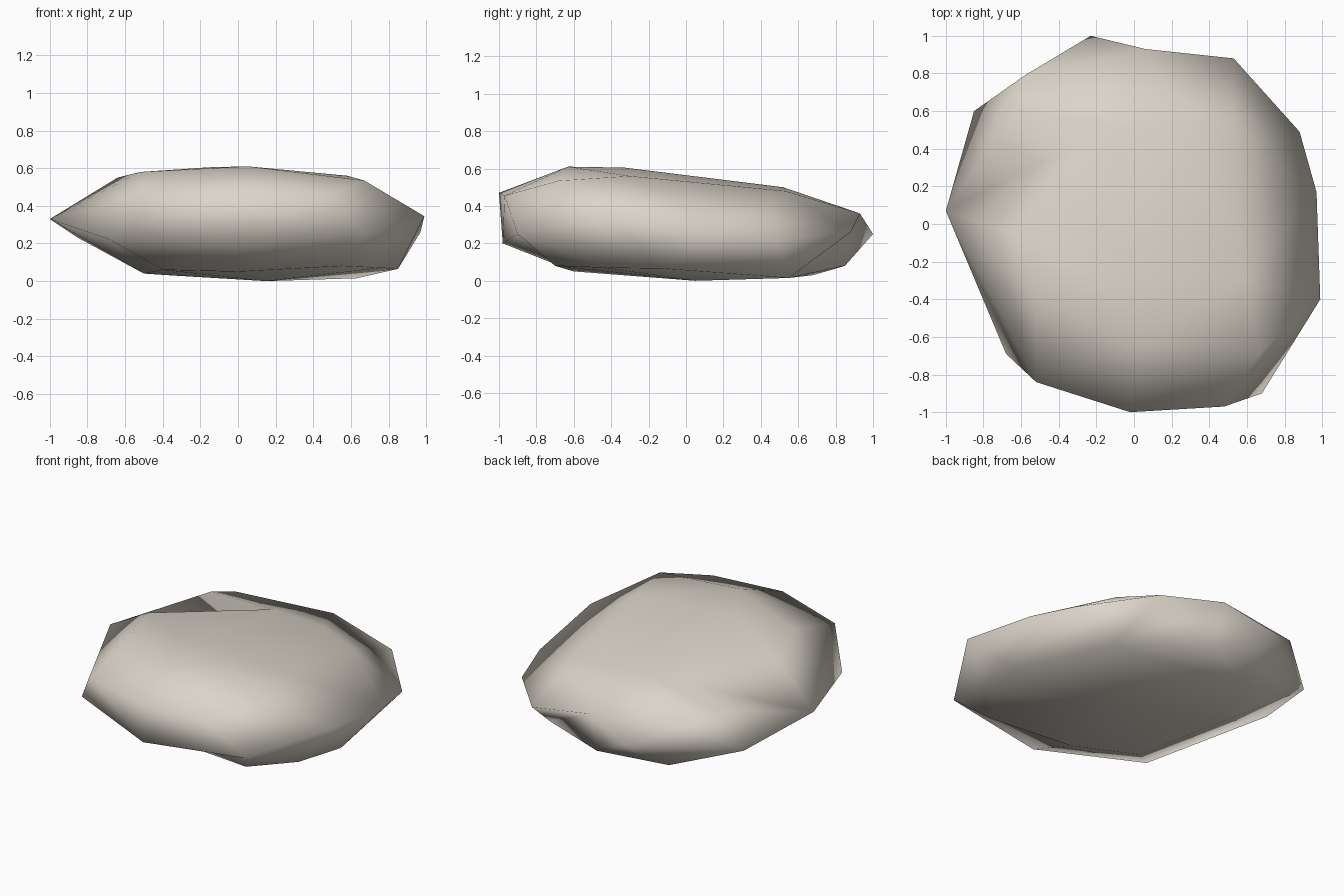
import bpy, bmesh
from mathutils import Vector

if "Cube" in bpy.data.objects:
    bpy.data.objects.remove(bpy.data.objects["Cube"])

# Key corners of a flat boulder, grouped by level
back_tip, back_lip, back_right = (-0.23, 1.0, 0.25), (0.06, 0.93, 0.36), (0.53, 0.88, 0.26)
back_low, right_low = (0.07, 0.85, 0.08), (0.63, 0.55, 0.015)
left_tip, left_top, left_back = (-1.0, 0.07, 0.33), (-0.64, -0.05, 0.55), (-0.62, 0.60, 0.45)
front_low, front_right, front_base = (-0.02, -0.98, 0.20), (0.68, -0.90, 0.25), (0.55, -0.70, 0.08)
crown = [(0.05, -0.63, 0.61), (-0.15, -0.33, 0.605), (0.67, -0.68, 0.535),
         (0.58, -0.30, 0.56), (0.53, 0.46, 0.43), (0.27, 0.53, 0.48),
         (-0.10, 0.52, 0.50), (-0.52, -0.40, 0.58), left_top, left_back]
rim = [back_tip, back_lip, back_right, (0.88, 0.49, 0.22), (0.97, 0.17, 0.26),
       (0.99, -0.40, 0.345), front_right, (0.48, -0.97, 0.455), (-0.02, -1.0, 0.47),
       front_low, (-0.52, -0.84, 0.45), (-0.68, -0.69, 0.22),
       left_tip, (-0.85, 0.60, 0.23), (-0.58, 0.79, 0.39)]
base = [back_low, right_low, (-0.35, 0.68, 0.03), (0.85, -0.12, 0.065),
        (0.76, -0.44, 0.07), front_base, (0.0, -0.60, 0.05),
        (-0.40, -0.43, 0.06), (-0.50, 0.20, 0.04), (0.15, 0.05, 0.0)]

# Skin the corners with a closed faceted hull
bm = bmesh.new()
for p in crown + rim + base:
    bm.verts.new(p)
bmesh.ops.convex_hull(bm, input=bm.verts[:])
bmesh.ops.delete(bm, geom=[v for v in bm.verts if not v.link_faces], context='VERTS')


def dent(a, b, c):
    """Turn ridge a-b into a hollow running from corner c."""
    a, b, c = Vector(a), Vector(b), Vector(c)
    for e in bm.edges:
        p, q = (v.co for v in e.verts)
        if min((p - a).length + (q - b).length, (p - b).length + (q - a).length) < 1e-4:
            if any((v.co - c).length < 1e-4 for f in e.link_faces for v in f.verts):
                bmesh.utils.edge_rotate(e, True)
            return


# Chipped hollows: back, left and front
dent(back_tip, back_right, back_lip)
dent(back_right, back_low, back_lip)
dent(left_top, left_back, left_tip)
dent(front_low, front_base, front_right)

bmesh.ops.recalc_face_normals(bm, faces=bm.faces[:])
for f in bm.faces:
    f.smooth = True

mesh = bpy.data.meshes.new("boulder")
bm.to_mesh(mesh)
bm.free()
boulder = bpy.data.objects.new("boulder", mesh)
bpy.context.collection.objects.link(boulder)

# Single warm grey stone colour
stone = bpy.data.materials.new("warm grey stone")
stone.diffuse_color = (0.71, 0.66, 0.585, 1)
stone.use_nodes = True
stone.node_tree.nodes["Principled BSDF"].inputs["Base Color"].default_value = stone.diffuse_color
mesh.materials.append(stone)
